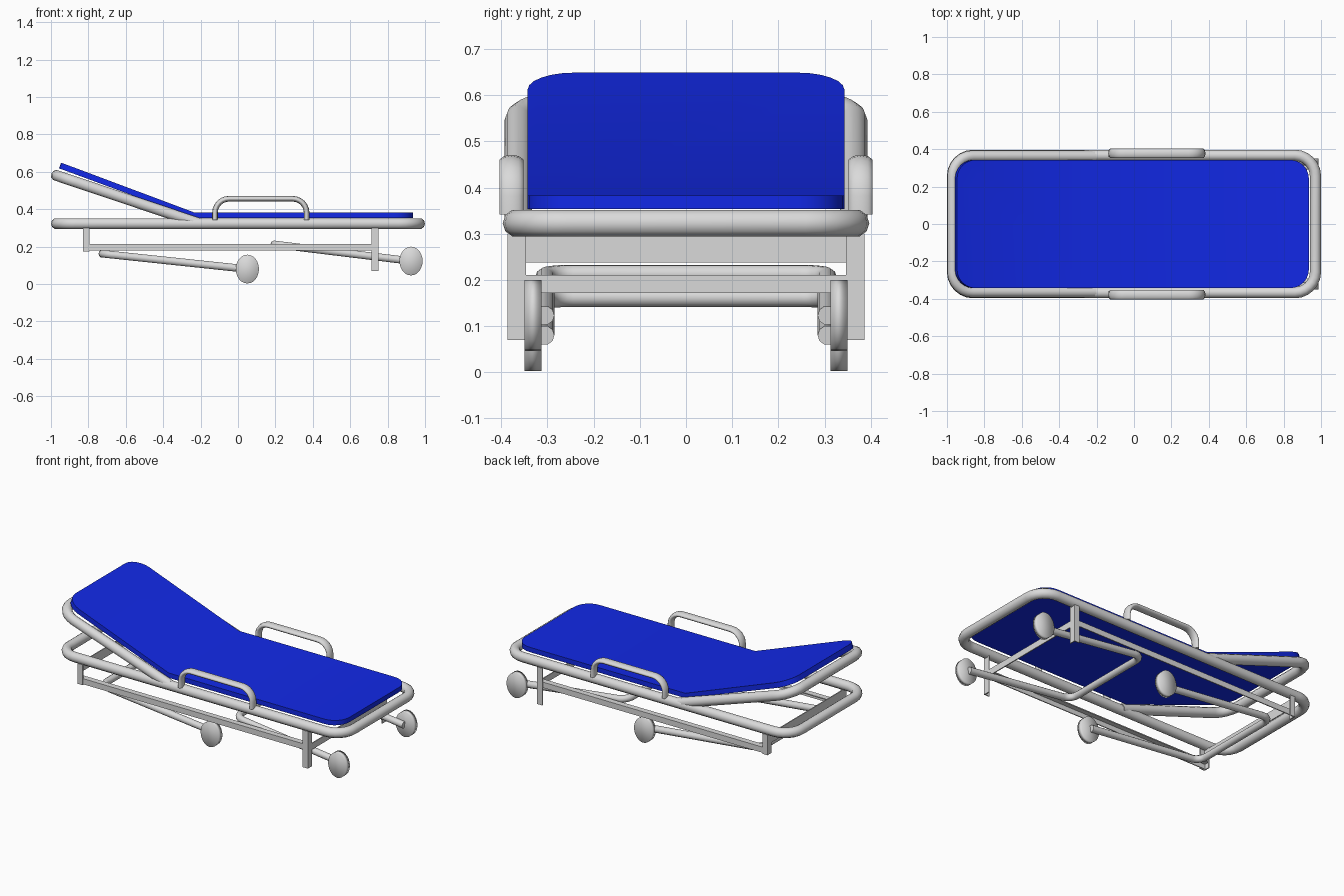
import bpy, bmesh, math
from mathutils import Vector

if "Cube" in bpy.data.objects:
    bpy.data.objects.remove(bpy.data.objects["Cube"], do_unlink=True)


def material(name, colour):
    mat = bpy.data.materials.new(name)
    mat.use_nodes = True
    mat.diffuse_color = (*colour, 1)
    mat.node_tree.nodes["Principled BSDF"].inputs["Base Color"].default_value = (*colour, 1)
    return mat


GREY = material("light_grey_metal", (0.7, 0.7, 0.7))
BLUE = material("blue_vinyl", (0.006, 0.022, 0.8))


def rounded(corners, radius, closed=False, steps=6):
    """Replace the corners of a path with quarter-round arcs."""
    pts = [Vector(c) for c in corners]
    out = []
    for i, p in enumerate(pts):
        if not closed and i in (0, len(pts) - 1):
            out.append(p)
            continue
        to_prev = (pts[i - 1] - p).normalized()
        to_next = (pts[(i + 1) % len(pts)] - p).normalized()
        half = to_prev.angle(to_next) / 2
        centre = p + (to_prev + to_next).normalized() * radius / math.sin(half)
        start = p + to_prev * radius / math.tan(half) - centre
        end = p + to_next * radius / math.tan(half) - centre
        sweep = start.angle(end)
        for k in range(steps + 1):
            t = k / steps
            a, b = math.sin((1 - t) * sweep), math.sin(t * sweep)
            out.append(centre + (start * a + end * b) / math.sin(sweep))
    return out


def finish(obj, mat, angle=40):
    obj.data.materials.clear()
    obj.data.materials.append(mat)
    bpy.ops.object.select_all(action='DESELECT')
    obj.select_set(True)
    bpy.context.view_layer.objects.active = obj
    if angle:
        bpy.ops.object.shade_smooth_by_angle(angle=math.radians(angle))
    return obj


def tube(name, path, radius, closed=False, y=0, flatten=1):
    curve = bpy.data.curves.new(name, 'CURVE')
    curve.dimensions = '3D'
    curve.bevel_depth = radius
    curve.bevel_resolution = 3
    curve.use_fill_caps = True
    spline = curve.splines.new('POLY')
    spline.points.add(len(path) - 1)
    for point, co in zip(spline.points, path):
        point.co = (*co, 1)
    spline.use_cyclic_u = closed
    obj = bpy.data.objects.new(name, curve)
    bpy.context.collection.objects.link(obj)
    obj.location.y = y
    obj.scale.y = flatten
    bpy.ops.object.select_all(action='DESELECT')
    obj.select_set(True)
    bpy.context.view_layer.objects.active = obj
    bpy.ops.object.convert(target='MESH')
    return finish(bpy.context.object, GREY)


def box(name, x, y, z):
    """Box from its low and high limits on each axis."""
    lim = [sorted(v) for v in (x, y, z)]
    bpy.ops.mesh.primitive_cube_add(size=1, location=[sum(v) / 2 for v in lim])
    obj = bpy.context.object
    obj.name = name
    obj.scale = [v[1] - v[0] for v in lim]
    return finish(obj, GREY, None)


def u_path(x_open, z_open, x_end, z_end, half):
    return [(x_open, -half, z_open), (x_end, -half, z_end),
            (x_end, half, z_end), (x_open, half, z_open)]


# Main tube frame and raised back rest frame
ring = [(-0.97, -0.367, 0.323), (0.97, -0.367, 0.323), (0.97, 0.367, 0.323), (-0.97, 0.367, 0.323)]
tube("main_frame", rounded(ring, 0.11, True), 0.03, True)
tube("back_rest_frame", rounded(u_path(-0.21, 0.325, -0.97, 0.58, 0.363), 0.11), 0.03)

# Mattress: rounded outline, bent upward at the hip line
BEND, SLOPE, THICK = -0.235, 0.368, 0.03
outline = rounded([(-0.957, -0.343, 0), (0.935, -0.343, 0), (0.935, 0.343, 0), (-0.957, 0.343, 0)],
                  0.1, True)
bm = bmesh.new()
bm.faces.new([bm.verts.new(p) for p in outline])
bmesh.ops.bisect_plane(bm, geom=bm.verts[:] + bm.edges[:] + bm.faces[:],
                       plane_co=(BEND, 0, 0), plane_no=(1, 0, 0))
for v in bm.verts:
    v.co.z = 0.353 + max(0, BEND - v.co.x) * SLOPE
lower = bm.faces[:]
top = bmesh.ops.extrude_face_region(bm, geom=lower, use_keep_orig=True)["geom"]
for v in (g for g in top if isinstance(g, bmesh.types.BMVert)):
    v.co.z += THICK
    if v.co.x < BEND - 0.01:
        v.co.x += THICK * SLOPE
bmesh.ops.recalc_face_normals(bm, faces=bm.faces[:])
mesh = bpy.data.meshes.new("mattress")
bm.to_mesh(mesh)
bm.free()
mattress = bpy.data.objects.new("mattress", mesh)
bpy.context.collection.objects.link(mattress)
finish(mattress, BLUE, 30)

# Cross members between the posts
box("foot_cross_bar", (0.744, 0.75), (-0.382, 0.382), (0.172, 0.211))
box("head_cross_plate", (-0.83, -0.824), (-0.387, 0.387), (0.238, 0.297))

# Swinging wheel legs: (name, closed end x and z, wheel x and z)
LEGS = [("head", -0.725, 0.162, 0.05, 0.08), ("foot", 0.195, 0.212, 0.925, 0.123)]
for name, x, z, wheel_x, wheel_z in LEGS:
    tube(name + "_leg", rounded(u_path(wheel_x, wheel_z, x, z, 0.306), 0.06), 0.021)

for side, s in (("left", 1), ("right", -1)):
    # Flattened guard rail
    rail = [(-0.123, 0, 0.342), (-0.123, 0, 0.456), (0.367, 0, 0.456), (0.367, 0, 0.342)]
    tube(side + "_guard_rail", rounded(rail, 0.075), 0.015, y=s * 0.378, flatten=1.8)

    # Angle-iron posts: an outer plate and a cross plate
    for end, x0, x1, low in (("head", -0.83, -0.795, 0.174), ("foot", 0.75, 0.715, 0.07)):
        thin = x0 + math.copysign(0.006, x1 - x0)
        box(f"{side}_{end}_post_side", (x0, x1), (s * 0.381, s * 0.387), (low, 0.3))
        box(f"{side}_{end}_post_face", (x0, thin), (s * 0.346, s * 0.387), (low, 0.3))

    # Angle-iron side rail
    box(side + "_side_rail", (-0.83, 0.75), (s * 0.376, s * 0.382), (0.178, 0.213))
    box(side + "_side_rail_flange", (-0.83, 0.75), (s * 0.346, s * 0.382), (0.207, 0.213))

    # Wheels
    for name, x, z, wheel_x, wheel_z in LEGS:
        bpy.ops.mesh.primitive_cylinder_add(vertices=24, radius=1, depth=1,
                                            location=(wheel_x, s * 0.331, wheel_z),
                                            rotation=(math.pi / 2, 0, 0))
        wheel = bpy.context.object
        wheel.name = f"{side}_{name}_wheel"
        wheel.scale = (0.062, 0.077, 0.037)
        finish(wheel, GREY, 180)
        bpy.ops.object.shade_smooth()
